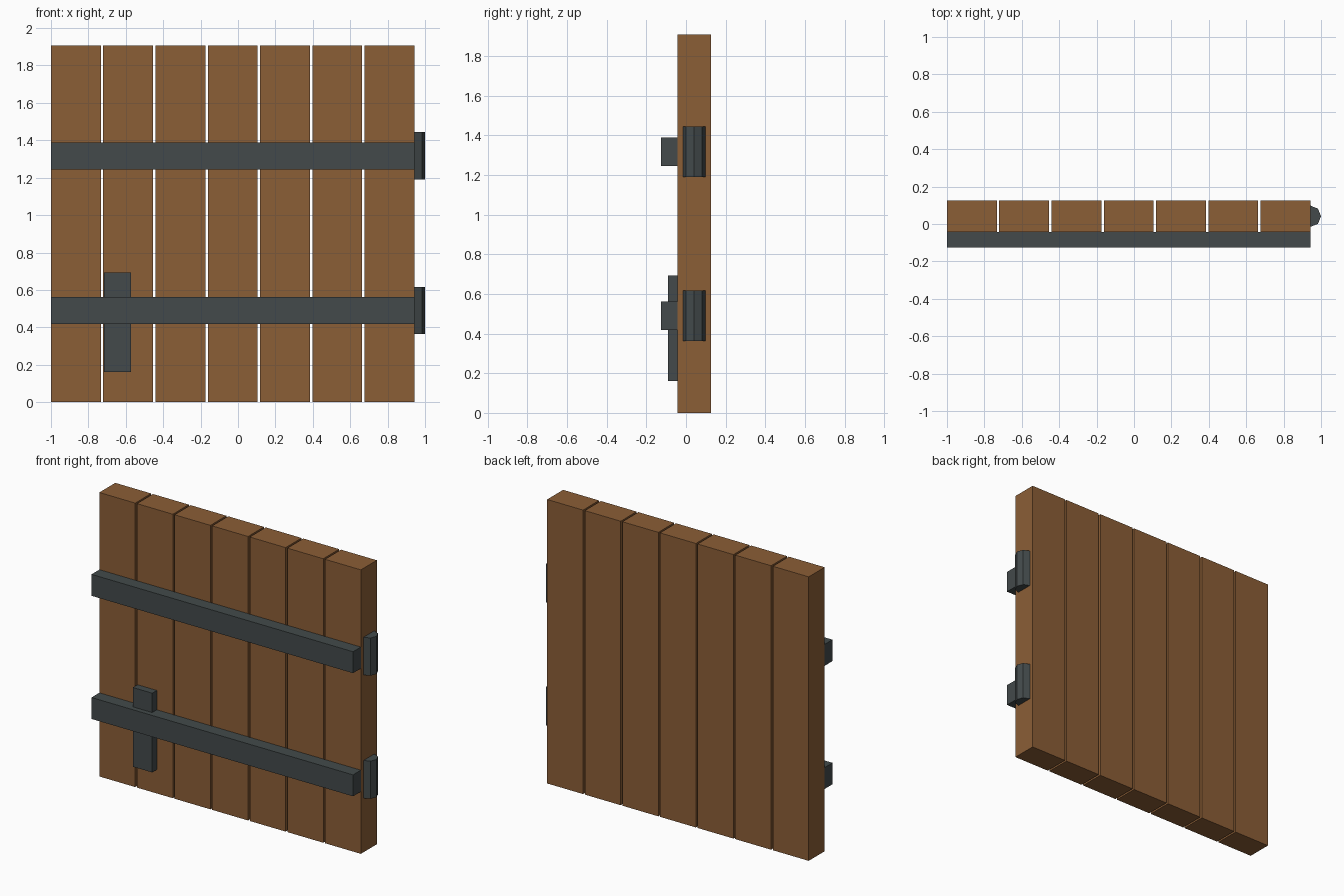
import bpy

if "Cube" in bpy.data.objects:
    bpy.data.objects.remove(bpy.data.objects["Cube"])


def material(name, color):
    m = bpy.data.materials.new(name)
    m.diffuse_color = (*color, 1)
    m.use_nodes = True
    m.node_tree.nodes["Principled BSDF"].inputs["Base Color"].default_value = m.diffuse_color
    return m


wood = material("brown wood", (0.26, 0.112, 0.037))
iron = material("dark iron", (0.056, 0.068, 0.070))


def box(name, lo, hi, mat):
    """Box between two opposite corners."""
    center = [(a + b) / 2 for a, b in zip(lo, hi)]
    bpy.ops.mesh.primitive_cube_add(size=1, location=center)
    ob = bpy.context.object
    ob.name = name
    ob.scale = [b - a for a, b in zip(lo, hi)]
    bpy.ops.object.transform_apply(location=False, rotation=False, scale=True)
    ob.data.materials.append(mat)
    return ob


LEFT, RIGHT = -1.0, 0.943
FRONT, BACK = -0.043, 0.126
HEIGHT = 1.907
COUNT, GAP = 7, 0.013
width = (RIGHT - LEFT - GAP * (COUNT - 1)) / COUNT

# Vertical planks with narrow open gaps
for i in range(COUNT):
    x = LEFT + i * (width + GAP)
    box(f"plank_{i + 1}", (x, FRONT, 0), (x + width, BACK, HEIGHT), wood)

# Horizontal straps, each with an eight-sided hinge barrel on the right edge
for label, z in (("lower", 0.49), ("upper", 1.317)):
    box(f"{label}_strap", (LEFT, -0.126, z - 0.072), (RIGHT, FRONT, z + 0.072), iron)
    bpy.ops.mesh.primitive_cylinder_add(
        vertices=8, radius=0.057, depth=0.253,
        location=(RIGHT, (FRONT + BACK) / 2, z))
    hinge = bpy.context.object
    hinge.name = f"{label}_hinge"
    hinge.data.materials.append(iron)

# Upright latch plate behind the lower strap
box("latch_plate", (-0.717, -0.092, 0.16), (-0.573, FRONT, 0.692), iron)
